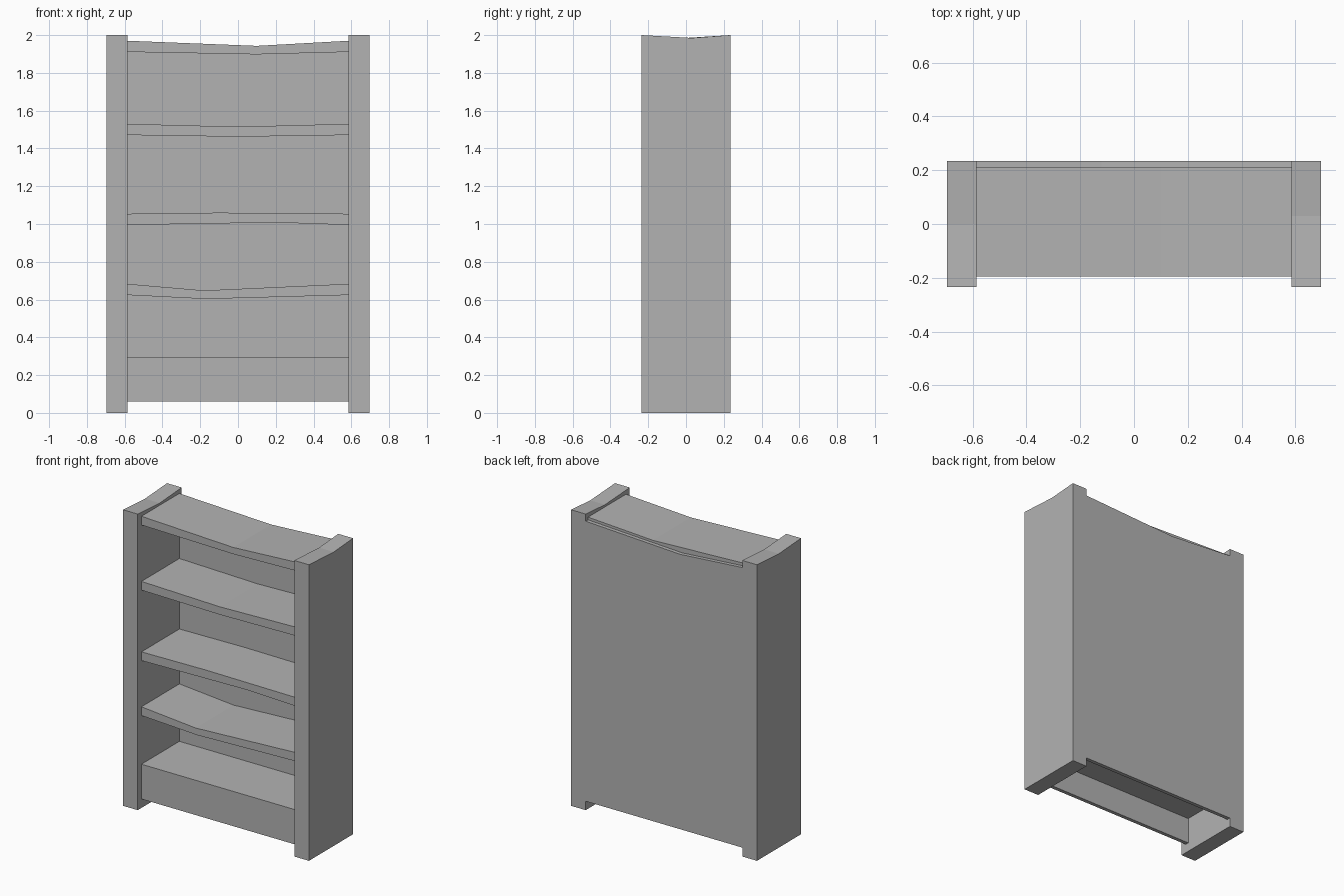
import bpy

cube = bpy.data.objects.get("Cube")
if cube:
    bpy.data.objects.remove(cube, do_unlink=True)

grey = bpy.data.materials.new("plain grey")
grey.use_nodes = True
colour = (0.45, 0.45, 0.45, 1)
grey.diffuse_color = colour
grey.node_tree.nodes["Principled BSDF"].inputs["Base Color"].default_value = colour

INNER, OUTER = 0.585, 0.695     # inside and outside of the side posts
FRONT, BACK = -0.235, 0.235
SHELF_FRONT, PANEL_FRONT = -0.195, 0.21


def extrude_profile(name, profile, start, end, place):
    """Sweep a closed 2D profile from start to end; place maps (u, v, depth) to xyz."""
    n = len(profile)
    verts = [place(u, v, d) for d in (start, end) for u, v in profile]
    faces = [tuple(range(n)), tuple(reversed(range(n, 2 * n)))]
    faces += [(i, i + n, (i + 1) % n + n, (i + 1) % n) for i in range(n)]
    mesh = bpy.data.meshes.new(name)
    mesh.from_pydata(verts, [], faces)
    mesh.materials.append(grey)
    obj = bpy.data.objects.new(name, mesh)
    bpy.context.collection.objects.link(obj)
    # consistent outward normals
    import bmesh
    bm = bmesh.new()
    bm.from_mesh(mesh)
    bmesh.ops.recalc_face_normals(bm, faces=bm.faces)
    bm.to_mesh(mesh)
    bm.free()
    return obj


def board(name, top, bottom, y0, y1):
    """Board between the posts; top and bottom are (end height, bend x, bend height)."""
    (te, tx, tz), (be, bx, bz) = top, bottom
    profile = [(-INNER, be), (bx, bz), (INNER, be), (INNER, te), (tx, tz), (-INNER, te)]
    return extrude_profile(name, profile, y0, y1, lambda u, v, d: (u, d, v))


# Side posts with worn, dipped tops
for name, x0, x1, dip_y in (("right_post", -OUTER, -INNER, 0.0),
                            ("left_post", INNER, OUTER, 0.03)):
    outline = [(FRONT, 0), (BACK, 0), (BACK, 2), (dip_y, 1.985), (FRONT, 2)]
    extrude_profile(name, outline, x0, x1, lambda u, v, d: (d, u, v))

# Sagging shelves
shelves = {
    "bottom_shelf": ((0.295, 0, 0.295), (0.235, 0, 0.235)),
    "lower_shelf": ((0.683, -0.18, 0.648), (0.624, -0.17, 0.603)),
    "middle_shelf": ((1.054, -0.1, 1.06), (0.995, 0.2, 1.008)),
    "upper_shelf": ((1.53, 0, 1.515), (1.471, 0, 1.462)),
    "top_shelf": ((1.97, 0.1, 1.943), (1.911, 0.1, 1.898)),
}
for name, (top, bottom) in shelves.items():
    board(name, top, bottom, SHELF_FRONT, PANEL_FRONT)

# Front plinth under the bottom shelf, and the back panel
board("plinth", (0.235, 0, 0.235), (0.06, 0, 0.06), SHELF_FRONT, SHELF_FRONT + 0.025)
board("back_panel", (1.952, -0.12, 1.917), (0.06, 0, 0.06), PANEL_FRONT, BACK)
